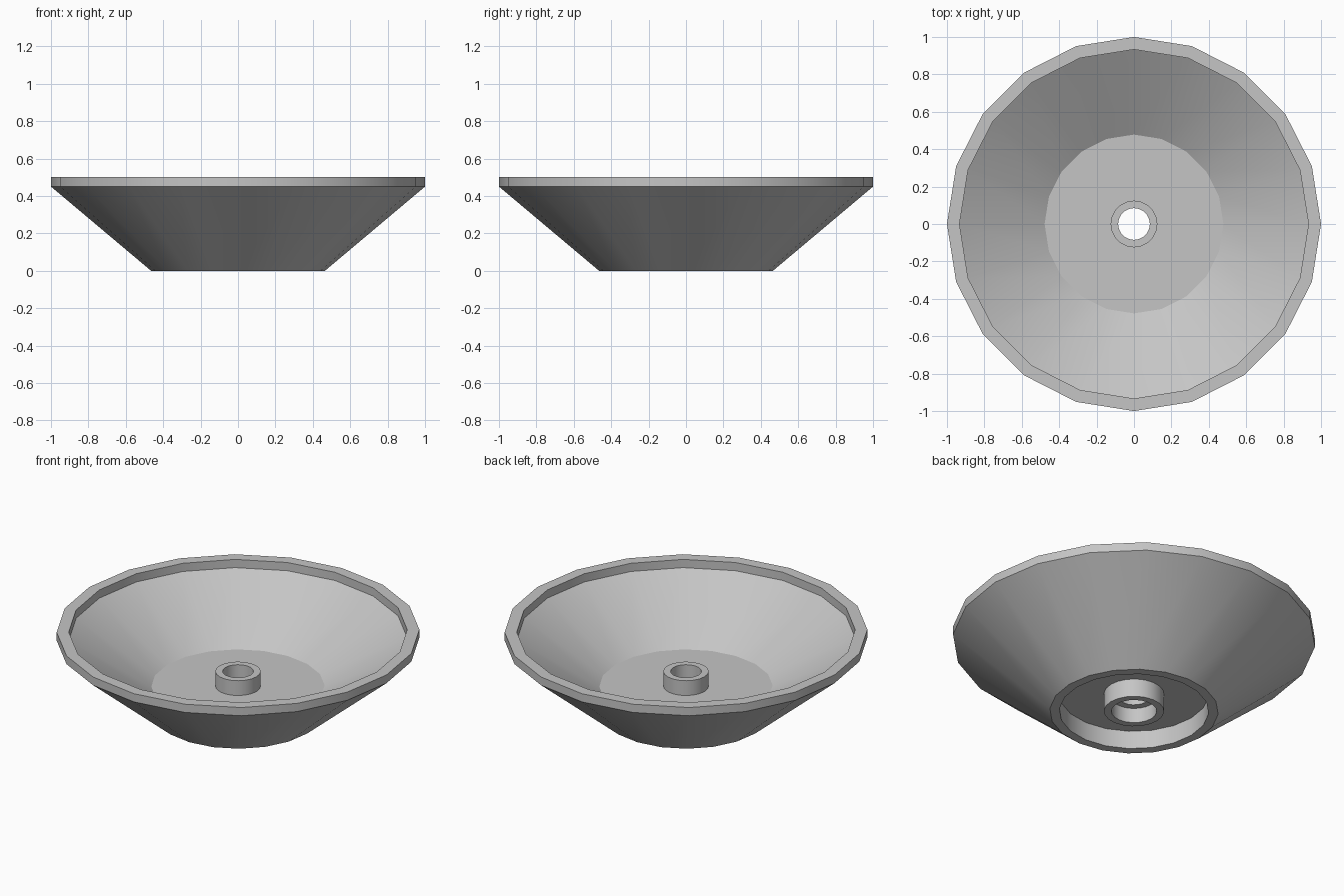
import bpy
import bmesh
import math
from mathutils import Vector

cube = bpy.data.objects.get("Cube")
if cube:
    bpy.data.objects.remove(cube, do_unlink=True)

SIDES = 20

# Single plain grey material
grey = bpy.data.materials.new("light grey")
grey.use_nodes = True
colour = (0.56, 0.56, 0.56, 1.0)
grey.diffuse_color = colour
grey.node_tree.nodes["Principled BSDF"].inputs["Base Color"].default_value = colour


def lathe(name, profile):
    """Turn a closed (radius, height) profile around the z axis."""
    bm = bmesh.new()
    verts = [bm.verts.new((r, 0, z)) for r, z in profile]
    edges = [bm.edges.new((verts[i - 1], verts[i])) for i in range(len(verts))]
    bmesh.ops.spin(bm, geom=verts + edges, cent=(0, 0, 0), axis=(0, 0, 1),
                   angle=math.tau, steps=SIDES, use_duplicate=False)
    bmesh.ops.remove_doubles(bm, verts=bm.verts, dist=0.0005)
    bmesh.ops.recalc_face_normals(bm, faces=bm.faces)
    mesh = bpy.data.meshes.new(name)
    bm.to_mesh(mesh)
    bm.free()
    mesh.materials.append(grey)
    obj = bpy.data.objects.new(name, mesh)
    bpy.context.collection.objects.link(obj)
    bpy.ops.object.select_all(action="DESELECT")
    obj.select_set(True)
    bpy.context.view_layer.objects.active = obj
    bpy.ops.object.shade_smooth_by_angle(angle=math.radians(30))
    return obj


# Heights shared along the profile
floor_top, floor_under = 0.165, 0.11
rim_low, rim_top = 0.45, 0.5

outside = [(0.465, 0), (1, rim_low), (1, rim_top)]
inside = [(0.933, rim_top), (0.933, rim_low), (0.478, floor_top)]
hub_above = [(0.125, floor_top), (0.125, 0.255), (0.085, 0.255)]
stepped_bore = [(0.085, 0.09), (0.125, 0.09), (0.125, 0)]
hub_below = [(0.166, 0), (0.166, floor_under)]
base_recess = [(0.412, floor_under), (0.412, 0)]

# Flared dish with rim, central hub and recessed base
lathe("flared_dish",
      outside + inside + hub_above + stepped_bore + hub_below + base_recess)
